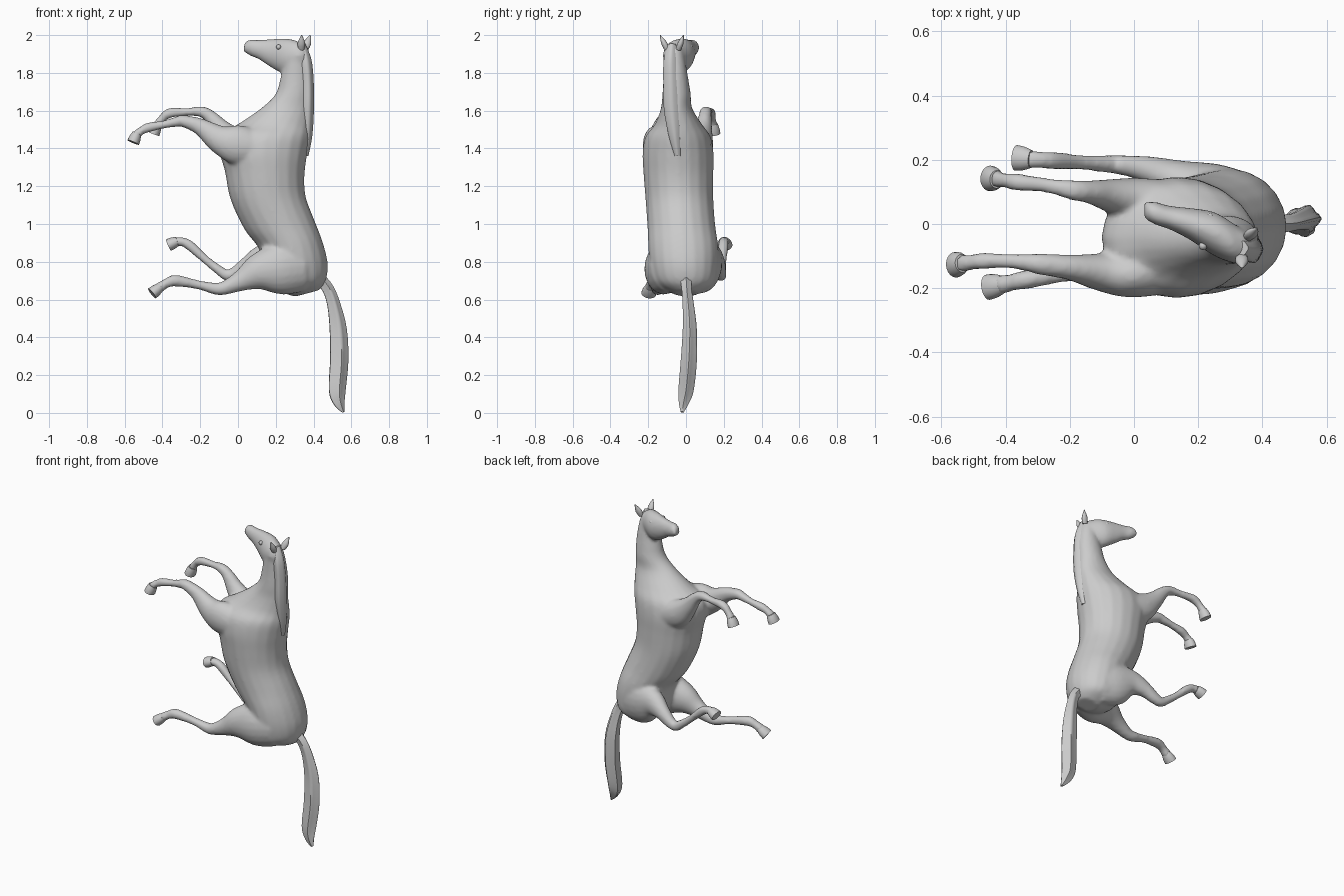
import bpy, bmesh, math
from mathutils import Vector

SIDES = 20


def spline(pts, steps=4):
    """Catmull-Rom interpolation of rows of numbers."""
    out = []
    for i in range(len(pts) - 1):
        p0, p1, p2, p3 = (pts[max(i - 1, 0)], pts[i], pts[i + 1], pts[min(i + 2, len(pts) - 1)])
        for s in range(steps):
            t = s / steps
            out.append([0.5 * (2 * b + (c - a) * t + (2 * a - 5 * b + 4 * c - d) * t * t
                               + (3 * b - a - 3 * c + d) * t ** 3)
                        for a, b, c, d in zip(p0, p1, p2, p3)])
    return out + [list(pts[-1])]


def loft(bm, rings, groove=0):
    """Skin elliptical rings given as (centre, axis, axis) and cap both ends."""
    loops = []
    for c, u, v in rings:
        loop = []
        for k in range(SIDES):
            a = 2 * math.pi * k / SIDES
            r = 1 + groove * math.cos(5 * a)
            loop.append(bm.verts.new(c + (u * math.cos(a) + v * math.sin(a)) * r))
        loops.append(loop)
    for A, B in zip(loops, loops[1:]):
        for k in range(SIDES):
            j = (k + 1) % SIDES
            bm.faces.new((A[k], A[j], B[j], B[k]))
    bm.faces.new(loops[0])
    bm.faces.new(loops[-1][::-1])


def slices(bm, rows, groove=0):
    """Rows: x,z of one edge, x,z of the opposite edge, y centre, y half width."""
    rings = []
    for x1, z1, x2, z2, y, w in spline(rows):
        rings.append((Vector(((x1 + x2) / 2, y, (z1 + z2) / 2)),
                      Vector(((x2 - x1) / 2, 0, (z2 - z1) / 2)), Vector((0, w, 0))))
    loft(bm, rings, groove)


def tube(bm, rows, groove=0, steps=4):
    """Rows: x, y, z, radius in the side plane, radius across."""
    pts = spline(rows, steps)
    pos = [Vector(p[:3]) for p in pts]
    rings = []
    for i, p in enumerate(pts):
        t = (pos[min(i + 1, len(pos) - 1)] - pos[max(i - 1, 0)]).normalized()
        side = Vector((0, 1, 0))
        side = (side - t * side.dot(t)).normalized()
        rings.append((pos[i], t.cross(side) * p[3], side * p[4]))
    loft(bm, rings, groove)


def finish(name, bm, angle=50):
    bmesh.ops.recalc_face_normals(bm, faces=bm.faces)
    me = bpy.data.meshes.new(name)
    bm.to_mesh(me)
    bm.free()
    ob = bpy.data.objects.new(name, me)
    bpy.context.collection.objects.link(ob)
    bpy.ops.object.select_all(action='DESELECT')
    ob.select_set(True)
    bpy.context.view_layer.objects.active = ob
    bpy.ops.object.shade_smooth_by_angle(angle=math.radians(angle))
    return ob


# body: torso, neck, head and legs blended into one skin
body = bmesh.new()
# rump, barrel, chest and neck
slices(body, [
    (.30, .615, .43, .65, .0, .06), (.19, .66, .465, .70, -.005, .15),
    (.13, .76, .475, .79, -.01, .18), (.11, .87, .45, .90, -.015, .185),
    (.035, .97, .405, 1.02, -.025, .18), (-.04, 1.13, .36, 1.14, -.035, .18),
    (-.07, 1.28, .352, 1.25, -.04, .185), (-.10, 1.39, .365, 1.36, -.042, .188),
    (-.085, 1.475, .38, 1.45, -.042, .172), (.01, 1.535, .385, 1.52, -.04, .125),
    (.125, 1.615, .39, 1.61, -.05, .083), (.2, 1.69, .39, 1.69, -.05, .075),
    (.228, 1.79, .387, 1.79, -.055, .064), (.25, 1.87, .372, 1.89, -.062, .056),
    (.28, 1.92, .35, 1.95, -.065, .045)])
# head
slices(body, [
    (.365, 1.85, .355, 1.935, -.075, .04), (.305, 1.815, .315, 1.968, -.06, .062),
    (.235, 1.80, .26, 1.982, -.03, .068), (.17, 1.832, .18, 1.98, 0, .05),
    (.11, 1.872, .11, 1.975, .02, .037), (.07, 1.888, .065, 1.977, .033, .036),
    (.03, 1.912, .035, 1.963, .043, .027)])
# near front leg
tube(body, [
    (.10, -.12, 1.40, .10, .10), (-.01, -.155, 1.42, .105, .075), (-.10, -.15, 1.45, .075, .06),
    (-.20, -.135, 1.515, .045, .04), (-.29, -.125, 1.545, .032, .034),
    (-.33, -.12, 1.54, .027, .028), (-.40, -.115, 1.525, .021, .023),
    (-.47, -.115, 1.512, .026, .027), (-.51, -.12, 1.495, .022, .024), (-.54, -.123, 1.47, .025, .03)])
# far front leg
tube(body, [
    (.10, .05, 1.39, .10, .09), (0, .075, 1.42, .09, .07), (-.08, .09, 1.49, .058, .05),
    (-.14, .10, 1.56, .038, .036), (-.19, .105, 1.594, .029, .032),
    (-.27, .12, 1.593, .021, .023), (-.36, .13, 1.588, .027, .027),
    (-.405, .136, 1.555, .021, .024), (-.43, .14, 1.52, .025, .03)])
# near hind leg
tube(body, [
    (.33, -.09, .78, .14, .10), (.22, -.12, .765, .14, .10), (.11, -.135, .745, .10, .08),
    (.02, -.145, .702, .058, .052), (-.07, -.15, .662, .037, .036), (-.12, -.15, .658, .032, .032),
    (-.21, -.155, .678, .024, .025), (-.33, -.172, .70, .031, .03),
    (-.38, -.182, .685, .025, .027), (-.42, -.19, .66, .029, .033)])
# far hind leg
tube(body, [
    (.34, .07, .77, .14, .09), (.24, .10, .785, .14, .09), (.14, .135, .81, .09, .065),
    (.06, .165, .785, .052, .045), (-.01, .18, .742, .037, .034), (-.055, .185, .728, .03, .03),
    (-.10, .188, .755, .026, .027), (-.17, .192, .81, .022, .024), (-.25, .197, .882, .027, .028),
    (-.29, .2, .905, .024, .026), (-.33, .203, .905, .028, .03)])
ob = finish("horse_body", body)
rm = ob.modifiers.new("Blend", 'REMESH')
rm.mode = 'VOXEL'
rm.voxel_size = .011
rm.use_smooth_shade = True
sm = ob.modifiers.new("Soften", 'SMOOTH')
sm.factor, sm.iterations = .5, 5

# hooves: flared, flat-soled
for name, a, b in [("near_front_hoof", (-.535, -.122, 1.48), (-.555, -.127, 1.432)),
                   ("far_front_hoof", (-.427, .139, 1.53), (-.448, .142, 1.478)),
                   ("near_hind_hoof", (-.41, -.188, .668), (-.455, -.197, .632)),
                   ("far_hind_hoof", (-.32, .202, .91), (-.368, .206, .888))]:
    bm = bmesh.new()
    mid = [(p + q) / 2 for p, q in zip(a, b)]
    tube(bm, [(*a, .024, .028), (*mid, .031, .037), (*b, .033, .04)], steps=2)
    finish(name, bm)

# ears
for name, a, b in [("near_ear", (.335, -.1, 1.925), (.337, -.137, 2.0)),
                   ("far_ear", (.355, -.04, 1.925), (.383, -.013, 2.0))]:
    bm = bmesh.new()
    mid = [p + (q - p) * .45 for p, q in zip(a, b)]
    tube(bm, [(*a, .016, .014), (*mid, .02, .015), (*b, .002, .002)], steps=3)
    finish(name, bm)

# mane along the crest
bm = bmesh.new()
slices(bm, [(.345, 1.36, .372, 1.36, -.045, .015), (.335, 1.47, .392, 1.47, -.06, .032),
            (.335, 1.61, .40, 1.61, -.075, .042), (.335, 1.75, .399, 1.75, -.08, .04),
            (.325, 1.86, .387, 1.87, -.082, .036), (.315, 1.945, .355, 1.955, -.075, .022)], .06)
finish("mane", bm)

# tail with strand grooves
bm = bmesh.new()
tube(bm, [(.43, .0, .71, .03, .03), (.475, .003, .655, .03, .025), (.505, .012, .57, .034, .028),
          (.527, .02, .44, .044, .035), (.532, .015, .28, .047, .04), (.522, .0, .12, .043, .038),
          (.535, -.012, .05, .028, .025), (.558, -.02, .004, .006, .008)], .12)
finish("tail", bm)

# eyes
for name, p in [("near_eye", (.215, -.068, 1.937)), ("far_eye", (.235, .022, 1.937))]:
    bm = bmesh.new()
    bmesh.ops.create_uvsphere(bm, u_segments=12, v_segments=8, radius=.013)
    bmesh.ops.translate(bm, verts=bm.verts, vec=p)
    finish(name, bm)
